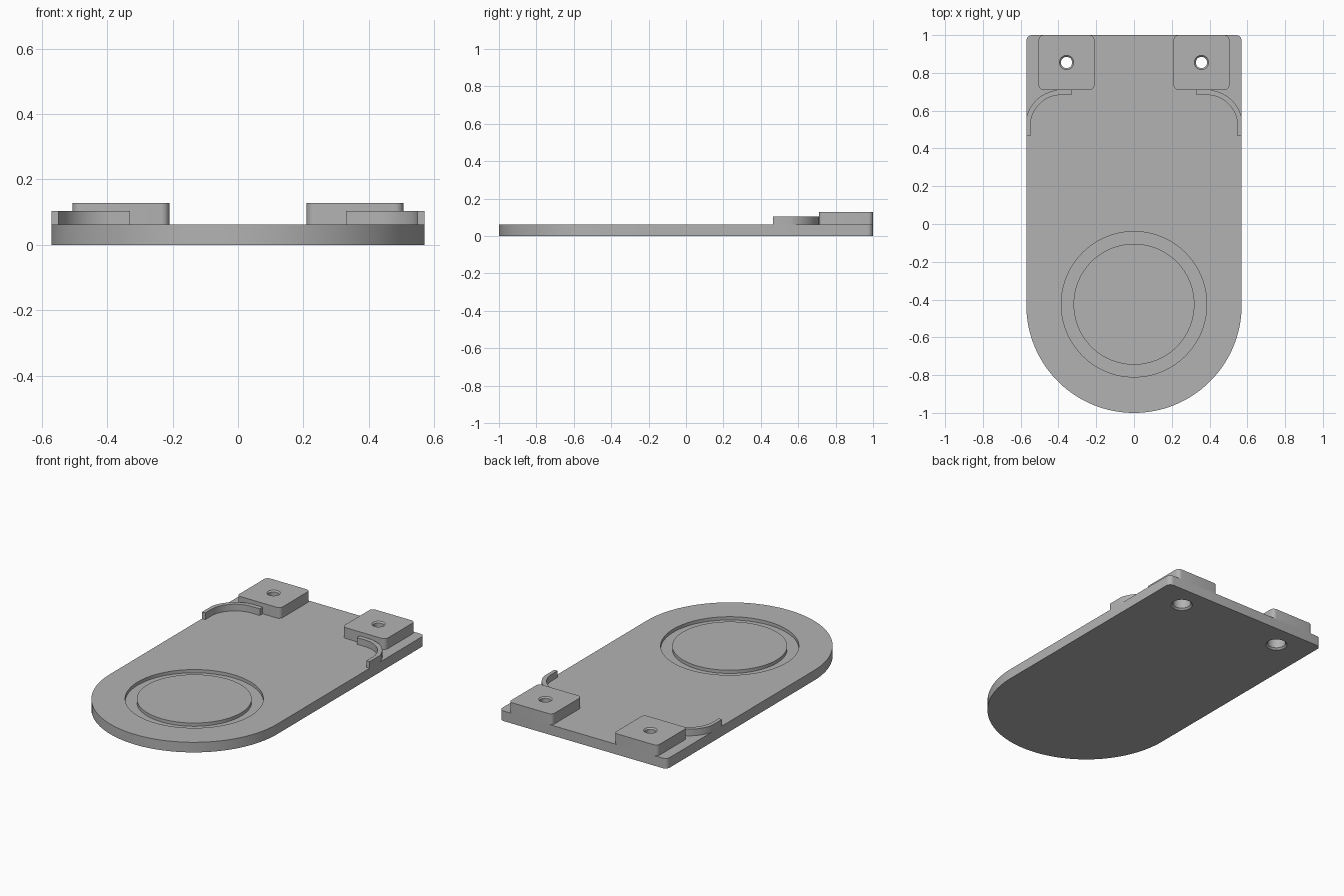
import bpy, bmesh
from math import sin, cos, pi

if "Cube" in bpy.data.objects:
    bpy.data.objects.remove(bpy.data.objects["Cube"])

grey = bpy.data.materials.new("plain_grey")
grey.use_nodes = True
colour = (0.45, 0.45, 0.45, 1)
grey.diffuse_color = colour
grey.node_tree.nodes["Principled BSDF"].inputs["Base Color"].default_value = colour

HALF, TOP = 0.57, 0.062


def finish(name, bm):
    bmesh.ops.recalc_face_normals(bm, faces=bm.faces)
    mesh = bpy.data.meshes.new(name)
    bm.to_mesh(mesh)
    bm.free()
    mesh.materials.append(grey)
    obj = bpy.data.objects.new(name, mesh)
    bpy.context.collection.objects.link(obj)
    return obj


def arc(cx, cy, r, start, end, n):
    """Points on an arc, angles in quarter turns."""
    angles = [(start + (end - start) * i / n) * pi / 2 for i in range(n + 1)]
    return [(cx + r * cos(a), cy + r * sin(a)) for a in angles]


def slab(name, outline, z0, z1):
    """Extrude a flat outline from z0 up to z1."""
    bm = bmesh.new()
    face = bm.faces.new([bm.verts.new((x, y, z0)) for x, y in outline])
    new = bmesh.ops.extrude_face_region(bm, geom=[face])["geom"]
    for v in new:
        if isinstance(v, bmesh.types.BMVert):
            v.co.z = z1
    return finish(name, bm)


def lathe(name, profile, cx, cy, closed_ring=False, n=64):
    """Revolve (radius, z) points around a vertical axis."""
    bm = bmesh.new()
    rings = [[bm.verts.new((x, y, z)) for x, y in arc(cx, cy, r, 0, 4, n)[:-1]]
             for r, z in profile]
    pairs = list(zip(rings, rings[1:]))
    if closed_ring:
        pairs.append((rings[-1], rings[0]))
    else:
        bm.faces.new(rings[0])
        bm.faces.new(rings[-1])
    for a, b in pairs:
        for i in range(n):
            j = (i + 1) % n
            bm.faces.new((a[i], a[j], b[j], b[i]))
    return finish(name, bm)


def cut(obj, cutter):
    mod = obj.modifiers.new("cut", 'BOOLEAN')
    mod.operation = 'DIFFERENCE'
    mod.solver = 'EXACT'
    mod.object = cutter
    bpy.context.view_layer.objects.active = obj
    bpy.ops.object.modifier_apply(modifier=mod.name)


def rounded_box(x0, x1, y0, y1, r):
    return (arc(x1 - r, y1 - r, r, 0, 1, 6) + arc(x0 + r, y1 - r, r, 1, 2, 6)
            + arc(x0 + r, y0 + r, r, 2, 3, 6) + arc(x1 - r, y0 + r, r, 3, 4, 6))


# Base plate: round front end, small rounded back corners
r = 0.03
base = slab("base_plate",
            arc(0, -1 + HALF, HALF, 2, 4, 64)
            + arc(HALF - r, 1 - r, r, 0, 1, 6)
            + arc(r - HALF, 1 - r, r, 1, 2, 6), 0, TOP)
parts, cutters = [base], []

# Ring groove
groove = lathe("groove_cutter",
               [(0.32, 0.042), (0.385, 0.042), (0.385, 0.1), (0.32, 0.1)],
               0, -0.425, True, 96)
cut(base, groove)
cutters.append(groove)

for side, s in (("left", 1), ("right", -1)):
    # Mounting pad
    pad = slab(side + "_pad",
               [(s * x, y) for x, y in rounded_box(0.21, 0.505, 0.71, 1, 0.025)],
               TOP, 0.128)

    # Stepped screw hole through pad and plate
    hole = lathe(side + "_hole_cutter",
                 [(0.072, -0.01), (0.052, 0.01), (0.052, 0.09), (0.03, 0.09),
                  (0.03, 0.12), (0.046, 0.136)], s * 0.357, 0.855, n=40)
    cut(base, hole)
    cut(pad, hole)
    cutters.append(hole)

    # Curved lip, trimmed flush with the plate side
    cx, cy = 0.385, 0.52
    outer = [(min(x, HALF), y) for x, y in arc(cx, cy, 0.19, 0.15, 1, 24)]
    inner = arc(cx, cy, 0.163, 1, 0, 24)
    outline = ([(HALF, 0.465)] + outer + [(0.33, cy + 0.19), (0.33, cy + 0.163)]
               + inner + [(cx + 0.163, 0.465)])
    lip = slab(side + "_lip", [(s * x, y) for x, y in outline], TOP, 0.103)
    parts += [pad, lip]

for c in cutters:
    bpy.data.objects.remove(c)

bpy.ops.object.select_all(action='DESELECT')
for p in parts:
    p.select_set(True)
bpy.context.view_layer.objects.active = base
bpy.ops.object.shade_smooth_by_angle(angle=pi / 6)
